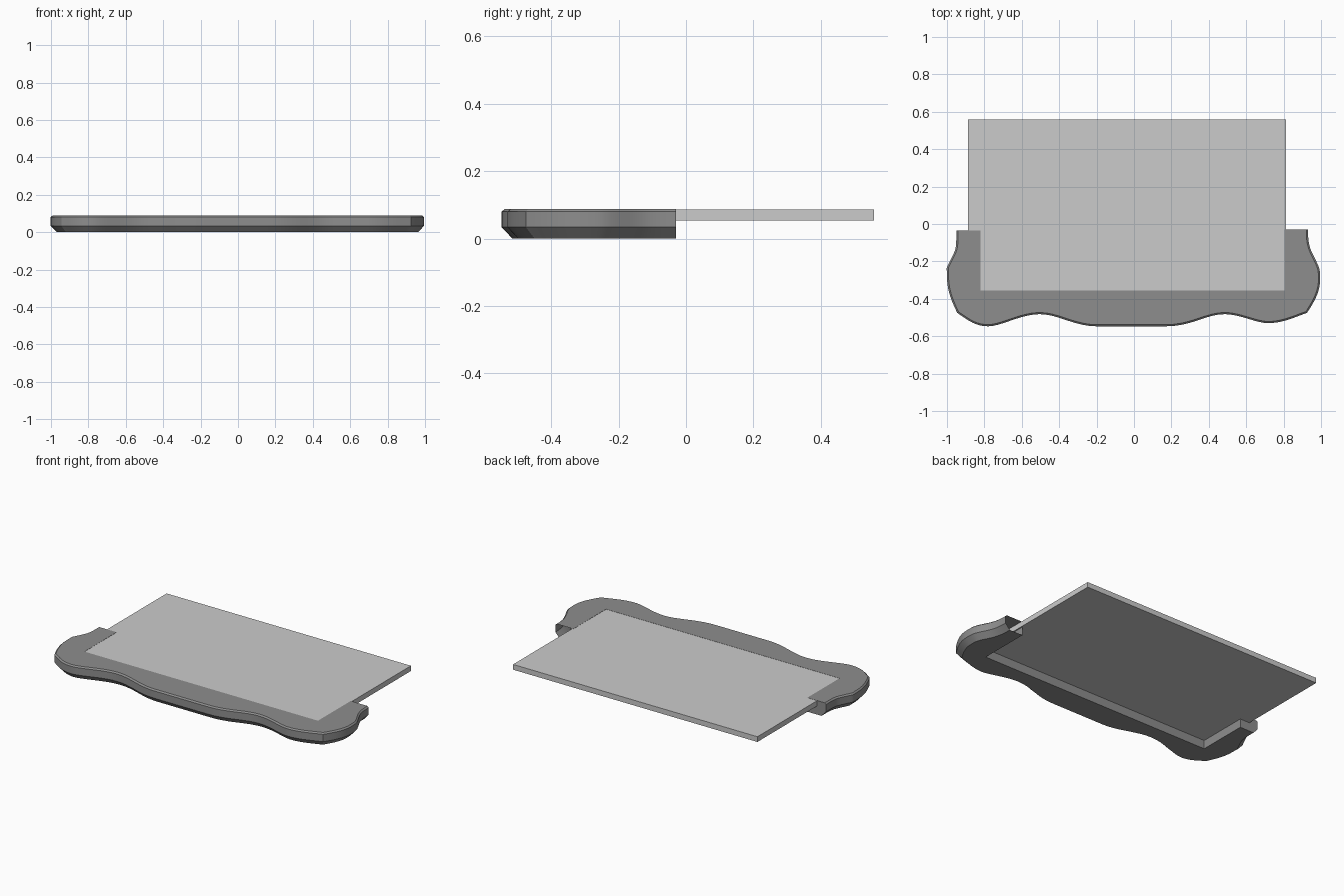
import bpy, bmesh
from mathutils import Vector
from mathutils.geometry import interpolate_bezier

cube = bpy.data.objects.get("Cube")
if cube:
    bpy.data.objects.remove(cube, do_unlink=True)


def make_material(name, value):
    mat = bpy.data.materials.new(name)
    mat.use_nodes = True
    colour = (value, value, value, 1)
    mat.diffuse_color = colour
    mat.node_tree.nodes["Principled BSDF"].inputs["Base Color"].default_value = colour
    return mat


def make_object(name, bm, mat):
    bmesh.ops.recalc_face_normals(bm, faces=bm.faces)
    mesh = bpy.data.meshes.new(name)
    bm.to_mesh(mesh)
    bm.free()
    mesh.materials.append(mat)
    obj = bpy.data.objects.new(name, mesh)
    bpy.context.collection.objects.link(obj)
    return obj


frame_grey = make_material("dark grey", 0.27)
panel_grey = make_material("light grey", 0.6)

# Wavy outer edge: knots with the tangent arriving and leaving
LEFT_END, RIGHT_END = (-0.95, -0.035), (0.93, -0.03)
knots = [
    (LEFT_END, (0, -0.1), (0, -0.1)),
    ((-0.98, -0.19), (-0.03, -0.06), (-0.03, -0.06)),
    ((-1.0, -0.28), (0, -0.06), (0, -0.06)),
    ((-0.945, -0.475), (0.04, -0.08), (0.05, -0.035)),
    ((-0.78, -0.547), (0.07, 0), (0.07, 0)),
    ((-0.505, -0.482), (0.1, 0), (0.1, 0)),
    ((-0.2, -0.547), (0.12, 0), (0.04, 0)),
    ((0.17, -0.547), (0.04, 0), (0.14, 0)),
    ((0.485, -0.482), (0.1, 0), (0.08, 0)),
    ((0.715, -0.53), (0.06, 0), (0.08, 0)),
    ((0.925, -0.475), (0.07, 0.025), (0.04, 0.06)),
    ((0.995, -0.3), (0, 0.06), (0, 0.05)),
    ((0.97, -0.19), (-0.025, 0.05), (-0.025, 0.05)),
    (RIGHT_END, (0, 0.09), (0, 0.09)),
]
outline = []
for (a, _, leave), (b, arrive, _) in zip(knots, knots[1:]):
    a, b = Vector(a), Vector(b)
    points = interpolate_bezier(a, a + Vector(leave), b - Vector(arrive), b, 10)
    outline += [p.to_2d() for p in points[:-1]]
outline.append(Vector(RIGHT_END))


def inset(points, distance):
    """Move the outline inward, keeping both arm ends on their back plane."""
    result = []
    for i, p in enumerate(points):
        along = points[min(i + 1, len(points) - 1)] - points[max(i - 1, 0)]
        q = p + Vector((-along.y, along.x)).normalized() * distance
        if i in (0, len(points) - 1):
            q.y = p.y
        result.append(q)
    return result


# U-shaped frame: chamfered underside, upright side, small top bevel
inner = [Vector((0.805, -0.03)), Vector((0.805, -0.355)),
         Vector((-0.82, -0.355)), Vector((-0.82, -0.035))]
bm = bmesh.new()
rings = []
for distance, z in [(0.032, 0), (0, 0.034), (0, 0.08), (0.009, 0.088)]:
    ring = inset(outline, distance) + inner
    rings.append([bm.verts.new((p.x, p.y, z)) for p in ring])
count, last = len(rings[0]), len(outline) - 1
for low, high in zip(rings, rings[1:]):
    for i in range(count):
        if i != last:  # the right arm is open at its back end
            j = (i + 1) % count
            bm.faces.new((low[i], low[j], high[j], high[i]))
bm.faces.new(rings[0])
bm.faces.new(rings[-1])
frame = make_object("wavy_frame", bm, frame_grey)
for obj in bpy.context.selected_objects:
    obj.select_set(False)
frame.select_set(True)
bpy.context.view_layer.objects.active = frame
bpy.ops.object.shade_smooth_by_angle(angle=0.4)

# Flat panel held by the frame
bm = bmesh.new()
bmesh.ops.create_cube(bm, size=1)
bmesh.ops.scale(bm, vec=(1.7, 0.925, 0.033), verts=bm.verts)
bmesh.ops.translate(bm, vec=(-0.0375, 0.0955, 0.0705), verts=bm.verts)
make_object("flat_panel", bm, panel_grey)
